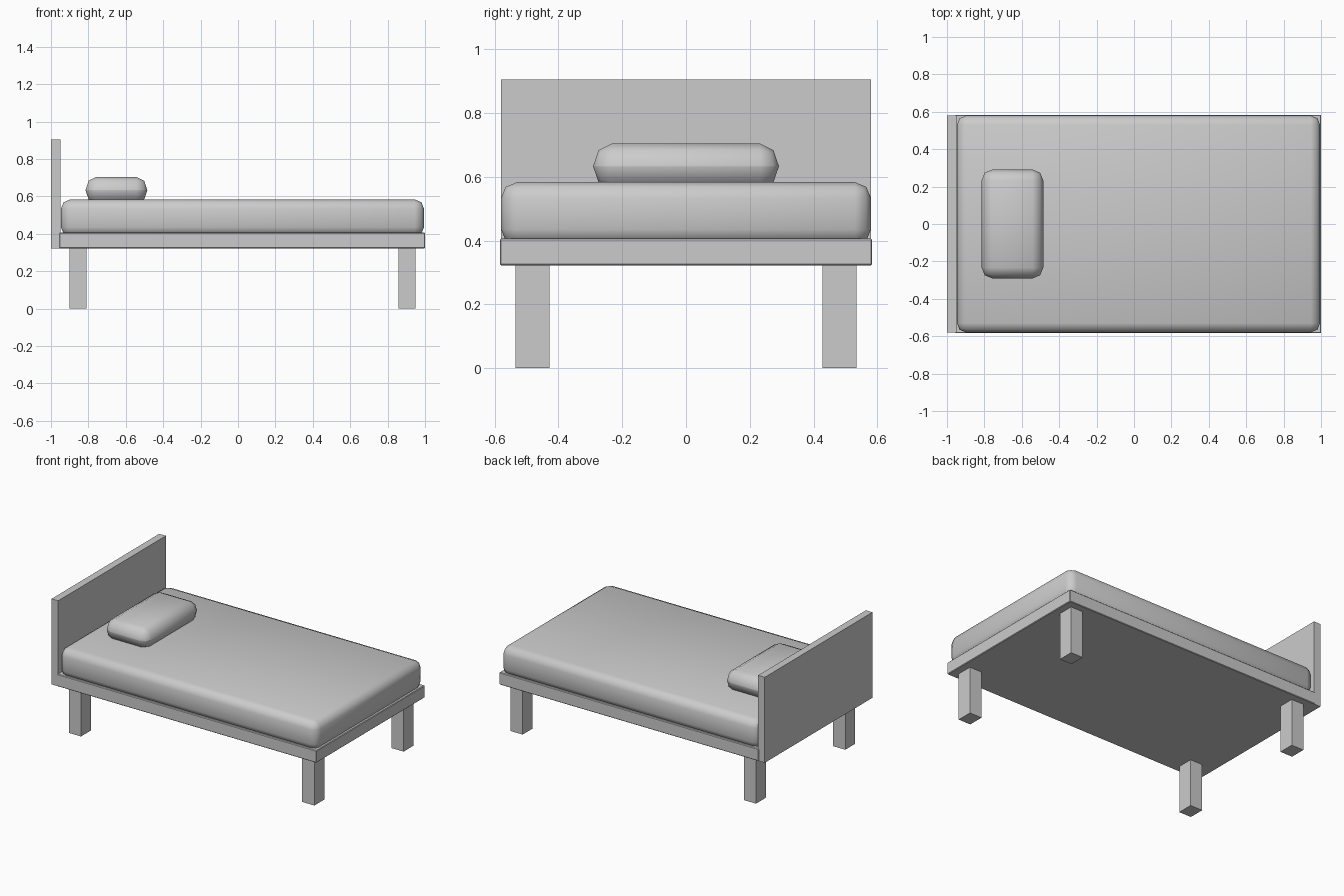
import bpy, bmesh

if "Cube" in bpy.data.objects:
    bpy.data.objects.remove(bpy.data.objects["Cube"])


def box(name, x, y, z, bevel=0.0, segments=1, stretch_z=1.0, smooth=False):
    """Box from (min, max) ranges; the bevel may be stretched along z."""
    size = [x[1] - x[0], y[1] - y[0], (z[1] - z[0]) / stretch_z]
    bm = bmesh.new()
    bmesh.ops.create_cube(bm, size=1)
    bmesh.ops.scale(bm, vec=size, verts=bm.verts)
    if bevel:
        bmesh.ops.bevel(bm, geom=bm.edges[:], offset=bevel, segments=segments,
                        profile=0.5, affect='EDGES', clamp_overlap=True)
    bmesh.ops.scale(bm, vec=(1, 1, stretch_z), verts=bm.verts)
    mesh = bpy.data.meshes.new(name)
    bm.to_mesh(mesh)
    bm.free()
    obj = bpy.data.objects.new(name, mesh)
    obj.location = [(a + b) / 2 for a, b in (x, y, z)]
    bpy.context.collection.objects.link(obj)
    if smooth:
        mesh.shade_smooth()
    return obj


# Headboard, reaching down to the underside of the frame
box("headboard", (-1.0, -0.95), (-0.58, 0.58), (0.322, 0.905))

# Frame with slightly eased edges
box("frame", (-0.955, 1.0), (-0.584, 0.584), (0.322, 0.406), bevel=0.004)

# Mattress, soft edged and sunk slightly into the frame
box("mattress", (-0.947, 0.995), (-0.58, 0.58), (0.385, 0.583),
    bevel=0.05, segments=2, smooth=True)

# Pillow, resting slightly pressed into the mattress
box("pillow", (-0.815, -0.485), (-0.291, 0.291), (0.562, 0.704),
    bevel=0.058, segments=2, stretch_z=1.2, smooth=True)

# Four square legs
for end, cx in (("head", -0.856), ("foot", 0.904)):
    for side, cy in (("front", -0.481), ("back", 0.481)):
        box(f"{side}_{end}_leg", (cx - 0.046, cx + 0.046),
            (cy - 0.0535, cy + 0.0535), (0.0, 0.325))
